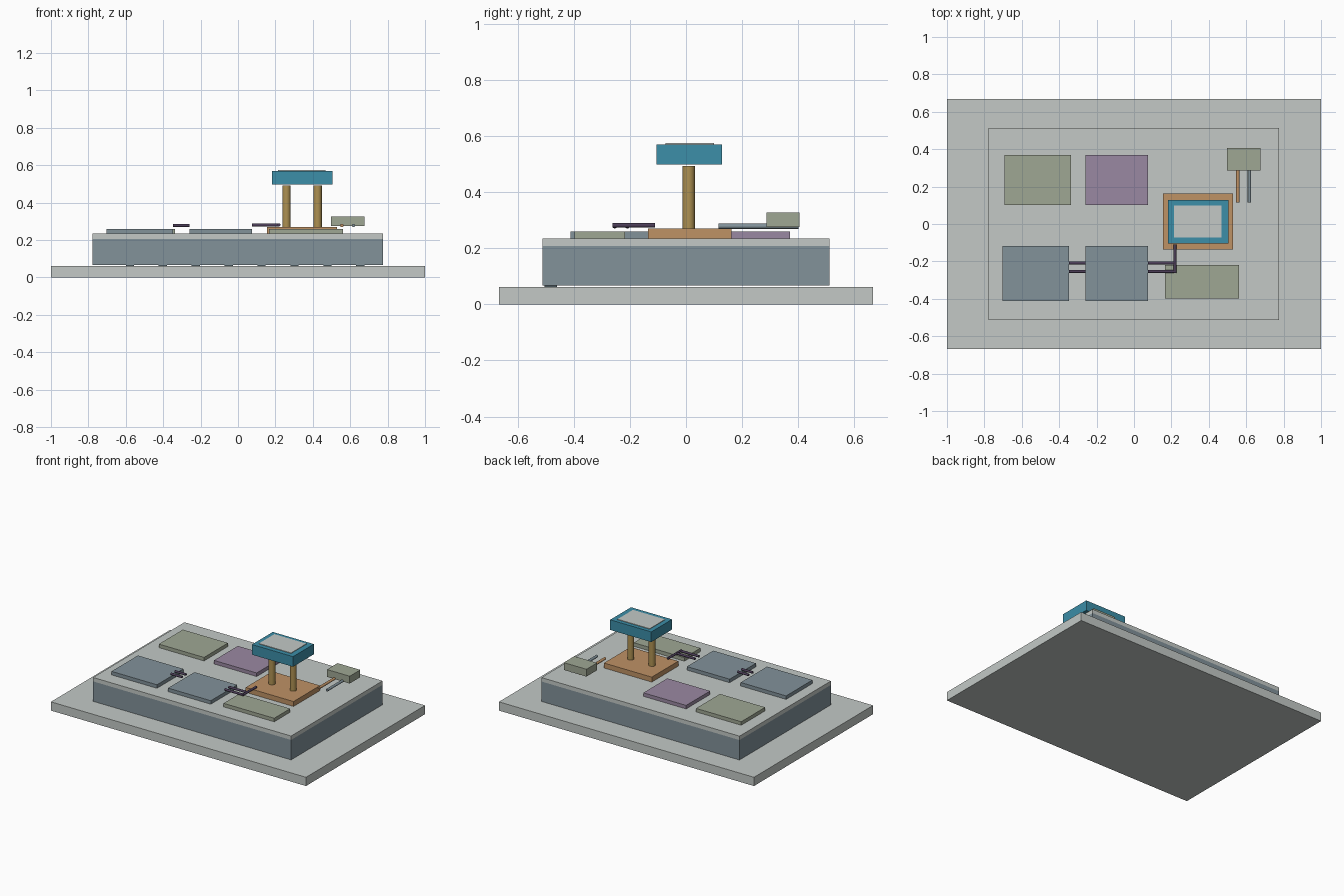
import bpy
from mathutils import Vector

cube = bpy.data.objects.get("Cube")
if cube:
    bpy.data.objects.remove(cube, do_unlink=True)


def linear(hex_code):
    vals = [int(hex_code[i:i + 2], 16) / 255 for i in (0, 2, 4)]
    return [v / 12.92 if v <= 0.04045 else ((v + 0.055) / 1.055) ** 2.4 for v in vals] + [1]


def material(name, hex_code):
    mat = bpy.data.materials.new(name)
    mat.use_nodes = True
    mat.diffuse_color = linear(hex_code)
    mat.node_tree.nodes["Principled BSDF"].inputs["Base Color"].default_value = linear(hex_code)
    return mat


concrete = material("pale concrete", "C3C9C6")
slate = material("slate blue", "82929A")
olive = material("sage green", "9FA794")
mauve = material("mauve", "9A89A2")
copper = material("copper", "BF9265")
brass = material("brass", "AE9152")
teal = material("teal", "3C8EA8")
plum = material("dark plum", "4B3D57")
dark = material("dark slate", "46535A")


def box(name, x, y, z, mat):
    """Box spanning the given ranges on each axis."""
    spans = (x, y, z)
    bpy.ops.mesh.primitive_cube_add(size=1, location=[(a + b) / 2 for a, b in spans])
    obj = bpy.context.object
    obj.name = name
    obj.scale = [b - a for a, b in spans]
    bpy.ops.object.transform_apply(location=False, rotation=False, scale=True)
    obj.data.materials.append(mat)
    return obj


def rod(name, start, end, radius, mat, sides=20):
    """Round bar between two points."""
    start, end = Vector(start), Vector(end)
    axis = end - start
    bpy.ops.mesh.primitive_cylinder_add(vertices=sides, radius=radius, depth=axis.length,
                                        location=(start + end) / 2)
    obj = bpy.context.object
    obj.name = name
    obj.rotation_euler = axis.to_track_quat("Z", "Y").to_euler()
    obj.data.materials.append(mat)
    bpy.ops.object.shade_smooth_by_angle()
    return obj


# Ground slab, plinth and deck
box("ground_slab", (-1, 1), (-0.667, 0.667), (0, 0.062), concrete)
box("plinth", (-0.778, 0.775), (-0.512, 0.512), (0.066, 0.207), slate)
box("deck", (-0.778, 0.775), (-0.512, 0.512), (0.207, 0.235), concrete)

# Row of thin feet under the front edge of the plinth
for i in range(8):
    x = -0.578 + i * 0.176
    box(f"foot_{i + 1}", (x - 0.022, x + 0.022), (-0.505, -0.46), (0.061, 0.067), dark)

# Flat pads on the deck
pad_z = (0.235, 0.26)
box("back_right_pad", (-0.692, -0.338), (0.102, 0.37), pad_z, olive)
box("back_middle_pad", (-0.26, 0.075), (0.102, 0.37), pad_z, mauve)
box("front_right_pad", (-0.703, -0.347), (-0.412, -0.117), pad_z, slate)
box("front_middle_pad", (-0.26, 0.075), (-0.412, -0.117), pad_z, slate)
box("front_left_pad", (0.165, 0.562), (-0.397, -0.218), pad_z, olive)

# Tower: plate, two posts and a raised head with a pale top panel
box("tower_plate", (0.155, 0.53), (-0.135, 0.162), (0.235, 0.27), copper)
for side, x in (("right", 0.259), ("left", 0.426)):
    rod(f"{side}_post", (x, 0.01, 0.27), (x, 0.01, 0.493), 0.022, brass, 24)
box("tower_head", (0.183, 0.505), (-0.105, 0.128), (0.498, 0.57), teal)
box("head_panel", (0.215, 0.467), (-0.073, 0.1), (0.568, 0.574), concrete)

# Pipe pairs joining the front pads, and the link to the tower
for label, y in (("front", -0.254), ("back", -0.209)):
    rod(f"{label}_pad_pipe", (-0.347, y, 0.278), (-0.26, y, 0.278), 0.008, plum)
    rod(f"{label}_tower_pipe", (0.075, y, 0.28), (0.222, y, 0.28), 0.008, plum)
rod("tower_link_pipe", (0.219, -0.262, 0.281), (0.219, -0.11, 0.281), 0.008, plum)

# Control box with two feed rods
box("control_box", (0.497, 0.675), (0.287, 0.405), (0.275, 0.327), olive)
for label, x, mat in (("right", 0.555, copper), ("left", 0.617, slate)):
    rod(f"{label}_feed_rod", (x, 0.115, 0.278), (x, 0.4, 0.278), 0.009, mat)
